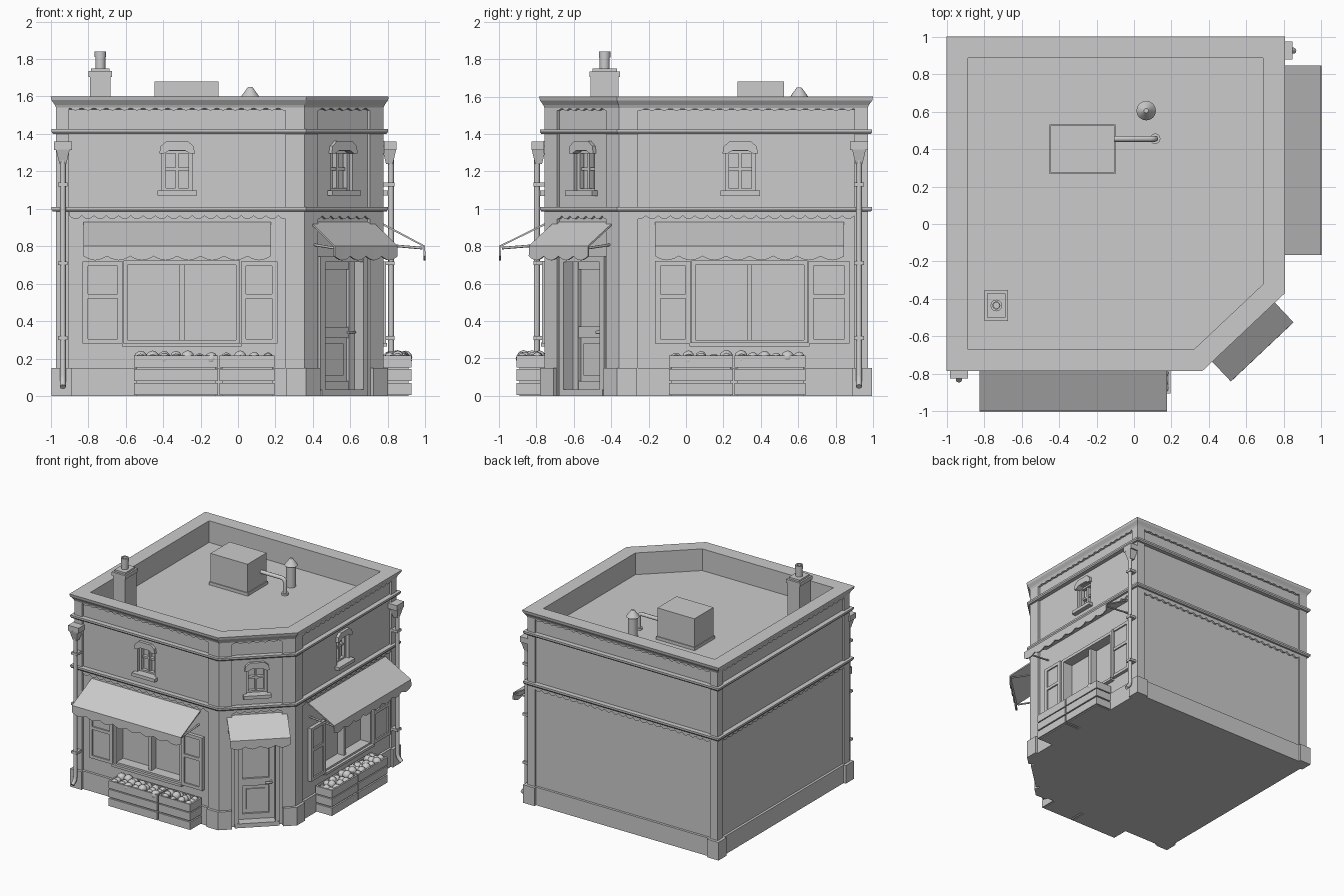
import bpy, bmesh, math, random
from mathutils import Matrix, Vector

if "Cube" in bpy.data.objects:
    bpy.data.objects.remove(bpy.data.objects["Cube"])

random.seed(4)
OUT = [Vector(p) for p in ((-1, -.785), (.365, -.785), (.805, -.37), (.805, 1), (-1, 1))]
N = len(OUT)


def facade(ox, oy, ux, uy):
    """Wall frame: x along the wall, y into the building, z up."""
    u = Vector((ux, uy)).normalized()
    return Matrix(((u.x, -u.y, 0, ox), (u.y, u.x, 0, oy), (0, 0, 1, 0), (0, 0, 0, 1)))


FRONT, RIGHT = facade(0, -.785, 1, 0), facade(.805, 0, 0, 1)
CORNER = facade(.585, -.5775, .44, .415)
BACK, LEFT = facade(0, 1, -1, 0), facade(-1, 0, 0, -1)
WORLD = Matrix()


def finish(name, bm, M=WORLD, smooth=False):
    bmesh.ops.recalc_face_normals(bm, faces=bm.faces)
    me = bpy.data.meshes.new(name)
    bm.to_mesh(me)
    bm.free()
    me.transform(M)
    ob = bpy.data.objects.new(name, me)
    bpy.context.collection.objects.link(ob)
    if smooth:
        bpy.ops.object.select_all(action='DESELECT')
        ob.select_set(True)
        bpy.context.view_layer.objects.active = ob
        bpy.ops.object.shade_smooth_by_angle(angle=math.radians(40))
    return ob


def add_box(bm, x0, x1, y0, y1, z0, z1):
    mat = Matrix.Translation(((x0 + x1) / 2, (y0 + y1) / 2, (z0 + z1) / 2)) @ \
        Matrix.Diagonal((x1 - x0, y1 - y0, z1 - z0, 1))
    bmesh.ops.create_cube(bm, size=1, matrix=mat)


def boxes(name, M, *items):
    bm = bmesh.new()
    for b in items:
        add_box(bm, *b)
    return finish(name, bm, M)


def prism(name, M, pts, vec):
    bm = bmesh.new()
    f = bm.faces.new([bm.verts.new(p) for p in pts])
    g = bmesh.ops.extrude_face_region(bm, geom=[f])
    bmesh.ops.translate(bm, vec=vec, verts=[v for v in g['geom'] if isinstance(v, bmesh.types.BMVert)])
    return finish(name, bm, M)


def inset(d):
    """Building outline moved inward by d."""
    res = []
    for i in range(N):
        a = (OUT[i] - OUT[i - 1]).normalized()
        b = (OUT[(i + 1) % N] - OUT[i]).normalized()
        na, nb = Vector((-a.y, a.x)), Vector((-b.y, b.x))
        res.append(OUT[i] + (na + nb) * d / (1 + na.dot(nb)))
    return res


def rings(name, prof, closed=False):
    bm = bmesh.new()
    rs = [[bm.verts.new((p.x, p.y, z)) for p in inset(d)] for d, z in prof]
    for k in range(len(rs) if closed else len(rs) - 1):
        a, b = rs[k], rs[(k + 1) % len(rs)]
        for i in range(N):
            j = (i + 1) % N
            bm.faces.new((a[i], a[j], b[j], b[i]))
    if not closed:
        bm.faces.new(rs[0])
        bm.faces.new(rs[-1])
    return finish(name, bm)


def corner_post(name, i, w, d, z0, z1):
    o, q = inset(d)[i], inset(.07)[i]
    a, b = (OUT[i - 1] - OUT[i]).normalized(), (OUT[(i + 1) % N] - OUT[i]).normalized()
    na, nb = Vector((a.y, -a.x)), Vector((-b.y, b.x))
    t = .07 - d
    pts = [o + a * w, o, o + b * w, o + b * w + nb * t, q, o + a * w + na * t]
    prism(name, WORLD, [(p.x, p.y, z0) for p in pts], (0, 0, z1 - z0))


def scallops(bm, x0, x1, y, top, low, depth, n):
    """Strip with a scalloped lower edge; returns its top vertices."""
    k, tops, bots = n * 6, [], []
    for i in range(k + 1):
        x = x0 + (x1 - x0) * i / k
        z = low + depth * (1 - abs(math.sin(math.pi * i / 6)))
        tops.append(bm.verts.new((x, y, top)))
        bots.append(bm.verts.new((x, y, z)))
    for i in range(k):
        bm.faces.new((bots[i], bots[i + 1], tops[i + 1], tops[i]))
    return tops


def solidify(ob, t):
    m = ob.modifiers.new('thickness', 'SOLIDIFY')
    m.thickness, m.offset = t, 0


def tube(name, M, pts, r):
    cu = bpy.data.curves.new(name, 'CURVE')
    cu.dimensions, cu.bevel_depth, cu.bevel_resolution, cu.use_fill_caps = '3D', r, 2, True
    s = cu.splines.new('POLY')
    s.points.add(len(pts) - 1)
    for p, c in zip(s.points, pts):
        p.co = (*(M @ Vector(c)), 1)
    bpy.context.collection.objects.link(bpy.data.objects.new(name, cu))


def cones(name, x, y, items, segs=16):
    """Stack of round pieces: (r0, r1, z0, z1)."""
    bm = bmesh.new()
    for r0, r1, z0, z1 in items:
        bmesh.ops.create_cone(bm, cap_ends=True, segments=segs, radius1=r0, radius2=r1, depth=z1 - z0,
                              matrix=Matrix.Translation((x, y, (z0 + z1) / 2)))
    return finish(name, bm, smooth=True)


# building shell: walls, flared cornice, parapet and sunken roof
shell = rings('building_shell', [(.045, 0), (.045, 1.53), (.03, 1.535), (.022, 1.555), (.004, 1.58),
                                 (0, 1.6), (.115, 1.6), (.115, 1.42)])
for z in (.985, 1.4):
    rings('wall_band', [(.06, z), (.012, z), (.005, z + .01), (.005, z + .025), (.06, z + .025)], True)
for i in range(N):
    corner_post('corner_pilaster', i, .1 if i in (1, 2) else .07, .028, 0, 1.55)
    corner_post('pilaster_base', i, .105, .005, 0, .15)

# skirting and scalloped trim on each wall
for nm, M, a, b in (('front', FRONT, -.9, .28), ('right', RIGHT, -.28, .9), ('back', BACK, -.71, .9),
                    ('left', LEFT, -.9, .69), ('corner', CORNER, -.22, .22)):
    if nm != 'corner':
        boxes(nm + '_skirting', M, (a - .03, b + .03, .025, .06, 0, .15))
    for z in (.945, 1.525):
        bm = bmesh.new()
        scallops(bm, a, b, .036, z + .04, z, .018, round((b - a) / .065))
        solidify(finish(nm + '_scallop_trim', bm, M), .016)

# openings cut into the shell
bm = bmesh.new()
UPPER = ((FRONT, -.325), (RIGHT, .29), (CORNER, 0))
SHOPS = ((FRONT, -.3, -.83, .21, .21), (RIGHT, .34, -.165, .875, .19))
for M, b in [(M, (c - .08, c + .08, 0, .11, 1.09, 1.31)) for M, c in UPPER] + \
        [(M, (c - .31, c + .31, 0, .12, .28, .72)) for M, c, *_ in SHOPS] + \
        [(CORNER, (-.17, .17, 0, .14, .03, .74))]:
    n = len(bm.verts)
    add_box(bm, *b)
    bm.verts.ensure_lookup_table()
    bmesh.ops.transform(bm, matrix=M, verts=bm.verts[n:])
cutter = finish('opening_cutter', bm)
cutter.hide_render = True
cutter.hide_set(True)
m = shell.modifiers.new('openings', 'BOOLEAN')
m.object, m.operation, m.solver = cutter, 'DIFFERENCE', 'EXACT'

# upper windows
ARCH = ((-.095, 1.295), (-.088, 1.335), (-.055, 1.362), (.055, 1.362), (.088, 1.335), (.095, 1.295),
        (.07, 1.295), (.04, 1.312), (-.04, 1.312), (-.07, 1.295))
for M, c in UPPER:
    prism('window_arch', M, [(c + x, .022, z) for x, z in ARCH], (0, .06, 0))
    boxes('window_sill', M, (c - .105, c + .105, .005, .09, 1.07, 1.097))
    boxes('window_frame', M, (c - .08, c - .06, .07, .1, 1.09, 1.31), (c + .06, c + .08, .07, .1, 1.09, 1.31),
          (c - .08, c + .08, .072, .1, 1.295, 1.315), (c - .08, c + .08, .072, .1, 1.09, 1.11),
          (c - .008, c + .008, .078, .11, 1.1, 1.3), (c - .07, c + .07, .082, .11, 1.205, 1.221))


def awning(M, x0, x1, reach, n):
    bm = bmesh.new()
    tops = scallops(bm, x0, x1, -reach, .8, .725, .022, n)
    back = [bm.verts.new((v.co.x, .045, .925)) for v in tops]
    for i in range(len(tops) - 1):
        bm.faces.new((tops[i], tops[i + 1], back[i + 1], back[i]))
    solidify(finish('awning_cloth', bm, M), .01)
    for x in (x0 + .015, x1 - .015):
        tube('awning_arm', M, [(x, .05, .81), (x, -reach + .01, .79)], .007)


# shop windows, shutters and awnings
for M, c, s0, s1, reach in SHOPS:
    a, b = c - .31, c + .31
    boxes('shop_window_frame', M, (a, a + .02, .03, .12, .28, .72), (b - .02, b, .03, .12, .28, .72),
          (a, b, .032, .12, .7, .725), (a, b, .032, .12, .28, .3), (c - .014, c + .014, .06, .12, .29, .71))
    boxes('shop_window_sill', M, (a - .01, b + .01, .01, .08, .265, .285))
    for x0, x1 in ((s0, a - .005), (b + .005, s1)):
        rails = [(x0 + .025, x1 - .025, .017, .04, z, z + .025) for z in (.28, .52, .695)]
        boxes('shutter', M, (x0, x1, .028, .06, .28, .72), (x0, x0 + .028, .016, .04, .28, .72),
              (x1 - .028, x1, .016, .04, .28, .72), *rails)
    awning(M, c - .525, c + .475, reach, 8) if M is FRONT else awning(M, c - .505, c + .505, reach, 8)
awning(CORNER, -.23, .23, .14, 4)

# recessed corner door
boxes('door_frame', CORNER, (-.175, -.14, .025, .14, .03, .74), (.14, .175, .025, .14, .03, .74),
      (-.175, .175, .027, .14, .715, .745), (-.17, .17, .02, .14, 0, .035))
boxes('door', CORNER, (-.14, .14, .115, .14, .03, .72), (-.14, -.1, .095, .13, .035, .715),
      (.1, .14, .095, .13, .035, .715), (-.11, .11, .097, .13, .675, .715),
      (-.11, .11, .097, .13, .31, .37), (-.11, .11, .097, .13, .035, .08), (-.07, .07, .107, .13, .11, .28))
tube('door_handle', CORNER, [(.115, .1, .34), (.115, .07, .34), (.07, .07, .34)], .009)

# fruit crates
for M, spans in ((FRONT, ((-.555, -.108), (-.098, .195))), (RIGHT, ((-.09, .25), (.26, .64)))):
    for a, b in spans:
        parts = [(a + .012, b - .012, -.105, .03, 0, .18)]
        for z in (.005, .08, .152):
            parts += [(a, b, -.12, -.107, z, z + .064), (a, b, .017, .03, z, z + .064),
                      (a, a + .013, -.118, .028, z, z + .064), (b - .013, b, -.118, .028, z, z + .064)]
        boxes('fruit_crate', M, *parts)
        bm = bmesh.new()
        n = round((b - a) / .066)
        for i in range(n):
            for y in (-.085, -.045, -.005):
                r = random.uniform(.026, .036)
                p = (a + .035 + (b - a - .07) * i / (n - 1), y + random.uniform(-.008, .008),
                     random.uniform(.19, .212))
                bmesh.ops.create_icosphere(bm, subdivisions=2, radius=r, matrix=Matrix.Translation(p))
        finish('fruit', bm, M, smooth=True)

# drainpipes with hoppers
for M, u, s in ((FRONT, -.935, 1), (RIGHT, .925, -1)):
    boxes('drain_hopper', M, (u - .048, u + .048, -.04, .04, 1.315, 1.36))
    bm = bmesh.new()
    bmesh.ops.create_cone(bm, cap_ends=True, segments=4, radius1=.026, radius2=.053, depth=.08,
                          matrix=Matrix.Translation((u, -.003, 1.28)) @ Matrix.Rotation(math.pi / 4, 4, 'Z'))
    finish('hopper_taper', bm, M)
    tube('drainpipe', M, [(u, -.012, 1.26), (u, -.012, .11), (u, -.02, .08), (u, -.05, .05)], .016)
    boxes('pipe_brackets', M, *[(u - .026, u + .026, -.03, .04, z, z + .02) for z in (.3, .7, 1.12)])

# chimney
boxes('chimney', WORLD, (-.79, -.68, -.51, -.36, 1.42, 1.71), (-.798, -.672, -.517, -.353, 1.705, 1.735),
      (-.785, -.685, -.5, -.37, 1.73, 1.75))
bm = bmesh.new()
for r, z0, z1 in ((.027, 1.74, 1.82), (.031, 1.81, 1.84)):
    prof = [(r, z0), (r, z1), (r - .012, z1), (r - .012, z0)]
    vs = [[bm.verts.new((-.735 + q * math.cos(t * math.pi / 8), -.435 + q * math.sin(t * math.pi / 8), z))
           for t in range(16)] for q, z in prof]
    for k in range(4):
        for t in range(16):
            u, w = vs[k], vs[(k + 1) % 4]
            bm.faces.new((u[t], u[(t + 1) % 16], w[(t + 1) % 16], w[t]))
finish('chimney_pot', bm, smooth=True)

# rooftop machine, its pipe and the round vent
boxes('roof_unit', WORLD, (-.445, -.105, .275, .525, 1.42, 1.68), (-.452, -.098, .268, .532, 1.42, 1.445))
tube('roof_unit_pipe', WORLD, [(-.11, .455, 1.55), (.09, .455, 1.55), (.108, .455, 1.54), (.113, .455, 1.52),
                               (.113, .455, 1.42)], .016)
cones('pipe_flange', .113, .455, [(.028, .028, 1.42, 1.435)])
cones('roof_vent', .065, .605, [(.038, .038, 1.42, 1.6), (.052, .012, 1.595, 1.65)])
